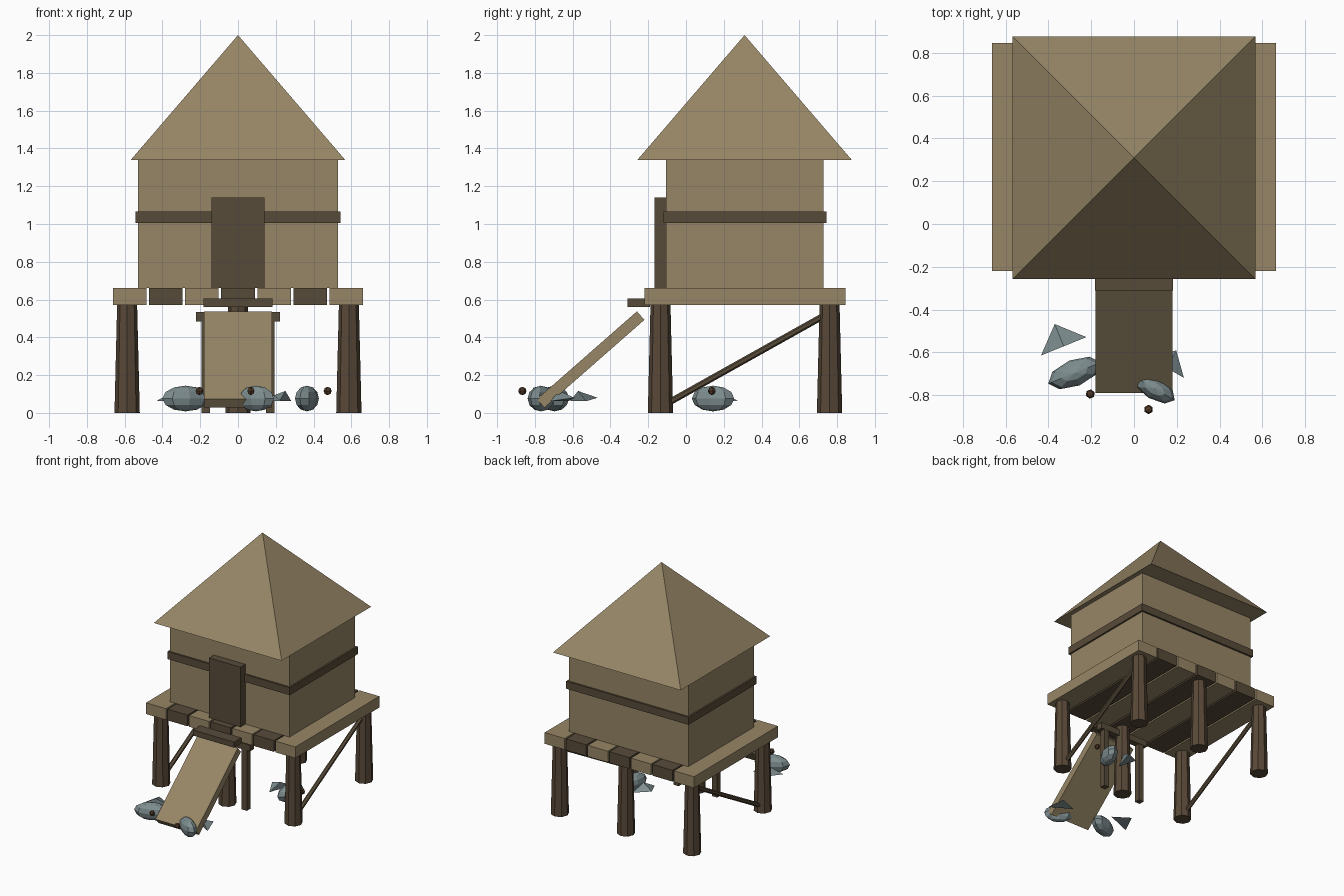
import bpy, math
from mathutils import Vector, Matrix

if "Cube" in bpy.data.objects:
    bpy.data.objects.remove(bpy.data.objects["Cube"])


def material(name, rgb):
    m = bpy.data.materials.new(name)
    m.diffuse_color = (*rgb, 1)
    m.use_nodes = True
    m.node_tree.nodes["Principled BSDF"].inputs["Base Color"].default_value = m.diffuse_color
    return m


TAN = material("tan thatch", (0.31, 0.24, 0.133))
BROWN = material("dark wood", (0.097, 0.070, 0.041))
POST = material("post wood", (0.100, 0.067, 0.040))
GREY = material("fish grey", (0.21, 0.27, 0.28))
EYE = material("eye brown", (0.085, 0.042, 0.022))


def finish(name, mat):
    o = bpy.context.object
    o.name = name
    o.data.materials.append(mat)
    return o


def box(name, x, y, z, mat):
    """Box from (min, max) ranges on each axis."""
    bpy.ops.mesh.primitive_cube_add(size=1)
    o = finish(name, mat)
    mid = Vector([(a + b) / 2 for a, b in (x, y, z)])
    size = Vector([b - a for a, b in (x, y, z)])
    o.data.transform(Matrix.Translation(mid) @ Matrix.Diagonal((*size, 1)))
    return o


def cone(name, sides, r1, r2, h, matrix, mat):
    """Cone or prism along z, placed by a matrix."""
    bpy.ops.mesh.primitive_cone_add(vertices=sides, radius1=r1, radius2=r2, depth=h)
    o = finish(name, mat)
    o.data.transform(matrix)
    return o


def move(x, y, z):
    return Matrix.Translation((x, y, z))


# Hut body, belt, door and pyramid roof
box("hut_walls", (-0.53, 0.53), (-0.106, 0.728), (0.66, 1.34), TAN)
box("wall_band", (-0.543, 0.543), (-0.12, 0.743), (1.005, 1.065), BROWN)
box("door", (-0.14, 0.14), (-0.168, -0.10), (0.66, 1.14), BROWN)
cone("roof", 4, 0.567 * math.sqrt(2), 0, 0.66,
     move(0, 0.31, 1.67) @ Matrix.Rotation(math.pi / 4, 4, 'Z'), TAN)

# Deck planks in alternating colours
for i in range(7):
    cx = (i - 3) * 0.1913
    box(f"deck_plank_{i + 1}", (cx - 0.089, cx + 0.089), (-0.22, 0.845),
        (0.57, 0.66), BROWN if i % 2 else TAN)

# Tapered stilts
for row, y in (("front", -0.135), ("back", 0.76)):
    for side, x in (("left", -0.587), ("middle", 0), ("right", 0.587)):
        cone(f"{row}_{side}_stilt", 8, 0.067, 0.053, 0.57, move(x, y, 0.285), POST)

# Diagonal braces on both sides
for side, x in (("left", -0.587), ("right", 0.587)):
    a, b = Vector((x, -0.10, 0.05)), Vector((x, 0.74, 0.52))
    rot = (b - a).to_track_quat('Z', 'Y').to_matrix().to_4x4()
    cone(f"{side}_brace", 6, 0.017, 0.017, (b - a).length,
         Matrix.Translation((a + b) / 2) @ rot, BROWN)

# Ramp, landing step and the small frame behind it
a, b = Vector((0, -0.77, 0.05)), Vector((0, -0.24, 0.515))
ramp = box("ramp", (-0.18, 0.18), (-0.5, 0.5), (-0.03, 0.03), TAN)
d = b - a
ramp.data.transform(Matrix.Translation((a + b) / 2)
                    @ Matrix.Rotation(math.atan2(d.z, d.y), 4, 'X')
                    @ Matrix.Diagonal((1, d.length, 1, 1)))
box("landing_step", (-0.183, 0.183), (-0.31, -0.19), (0.56, 0.605), BROWN)
for side, x in (("left", -0.17), ("right", 0.17)):
    box(f"{side}_frame_post", (x - 0.023, x + 0.023), (-0.163, -0.117), (0, 0.53), BROWN)
box("frame_beam", (-0.222, 0.222), (-0.165, -0.115), (0.485, 0.535), BROWN)

# Fish: wide body, three-sided tail and a single eye, each facing its heading
FISH = [(-0.278, -0.696, -68, 1.12), (0.095, -0.768, -120, 0.93), (0.365, 0.143, -18, 1.0)]
for n, (x, y, angle, s) in enumerate(FISH, 1):
    place = move(x, y, 0.076) @ Matrix.Rotation(math.radians(angle), 4, 'Z')
    bpy.ops.mesh.primitive_uv_sphere_add(segments=8, ring_count=6, radius=1)
    body = finish(f"fish_{n}_body", GREY)
    body.data.transform(place @ Matrix.Diagonal((0.056 * s, 0.118 * s, 0.068, 1)))
    # cone axis turned to point backwards, one base corner upwards
    back = Matrix(((0, 0, -1, 0), (1, 0, 0, 0), (0, 1, 0, 0), (0, 0, 0, 1)))
    tail = cone(f"fish_{n}_tail", 3, 1, 0, 0.1 * s,
                place @ move(-0.17 * s, 0, 0.004) @ back
                @ Matrix.Diagonal((0.118 * s, 0.036, 1, 1)), GREY)
    tail.data.flip_normals()
    bpy.ops.mesh.primitive_uv_sphere_add(segments=6, ring_count=4, radius=0.022)
    eye = finish(f"fish_{n}_eye", EYE)
    eye.data.transform(place @ move(0.106 * s, 0.028 * s, 0.04))
